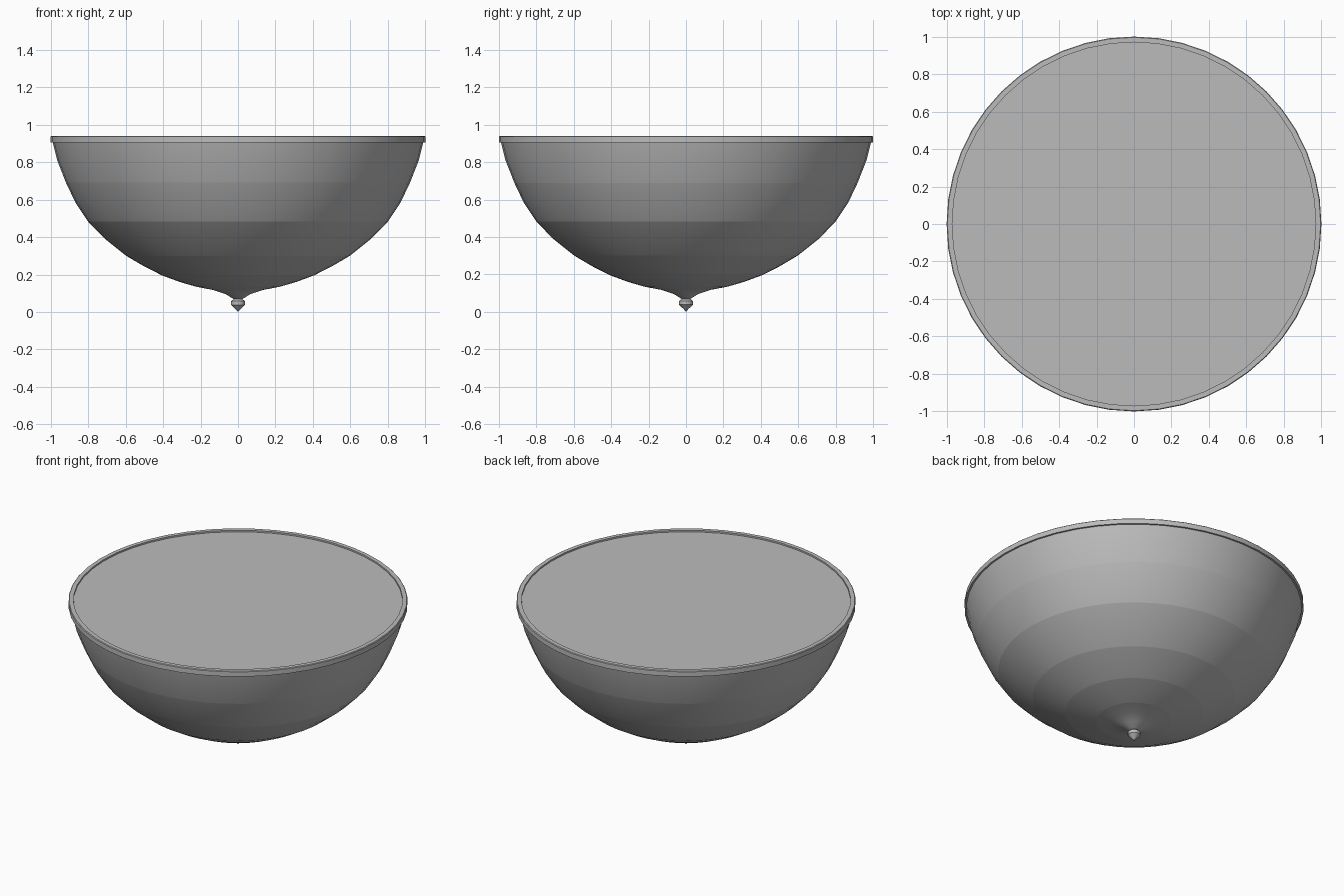
import bpy
import bmesh
from math import cos, sin, tau, radians

cube = bpy.data.objects.get("Cube")
if cube:
    bpy.data.objects.remove(cube, do_unlink=True)

GREY = (0.5, 0.5, 0.5, 1)
mat = bpy.data.materials.new("plain grey")
mat.use_nodes = True
mat.diffuse_color = GREY
mat.node_tree.nodes["Principled BSDF"].inputs["Base Color"].default_value = GREY


def lathe(name, profile, sides, creases=()):
    """Spin an (r, z) profile about z; creases lists profile rings kept sharp."""
    bm = bmesh.new()
    rings = []
    for r, z in profile:
        n = sides if r > 0 else 1
        rings.append([bm.verts.new((r * cos(tau * i / n), r * sin(tau * i / n), z))
                      for i in range(n)])
    for a, b in zip(rings, rings[1:]):
        for i in range(sides):
            j = (i + 1) % sides
            corners = [a[i % len(a)], a[j % len(a)], b[j % len(b)], b[i % len(b)]]
            bm.faces.new(list(dict.fromkeys(corners)))
    bmesh.ops.recalc_face_normals(bm, faces=bm.faces)
    mesh = bpy.data.meshes.new(name)
    sharp = {v for k in creases for v in rings[k]}
    bm.verts.index_update()
    sharp = {v.index for v in sharp}
    bm.to_mesh(mesh)
    bm.free()
    mesh.materials.append(mat)
    obj = bpy.data.objects.new(name, mesh)
    bpy.context.collection.objects.link(obj)
    bpy.ops.object.select_all(action="DESELECT")
    obj.select_set(True)
    bpy.context.view_layer.objects.active = obj
    bpy.ops.object.shade_smooth_by_angle(angle=radians(30))
    # Keep the boundaries between the bowl bands crisp
    for e in mesh.edges:
        if e.vertices[0] in sharp and e.vertices[1] in sharp:
            e.use_edge_sharp = True
    return obj


# Bowl: banded dome flowing into a small neck
lathe("bowl", [(0.99, 0.91), (0.965, 0.81), (0.918, 0.69), (0.868, 0.585),
               (0.8, 0.482), (0.71, 0.39), (0.597, 0.3), (0.5, 0.243),
               (0.405, 0.195), (0.31, 0.16), (0.22, 0.134), (0.135, 0.118),
               (0.065, 0.095), (0.025, 0.07), (0, 0.065)], 48,
      creases=(2, 4, 6, 8, 10))

# Rim band around the mouth
lathe("rim", [(0.97, 0.925), (0.97, 0.94), (0.996, 0.94), (1, 0.936),
              (1, 0.905), (0.985, 0.905), (0.97, 0.925)], 48)

# Flat lid set slightly below the rim
lathe("lid", [(0, 0.93), (0.972, 0.93)], 48)

# Finial at the bottom
lathe("finial", [(0, 0.072), (0.022, 0.07), (0.037, 0.058), (0.037, 0.038),
                 (0.012, 0.014), (0, 0)], 16)
